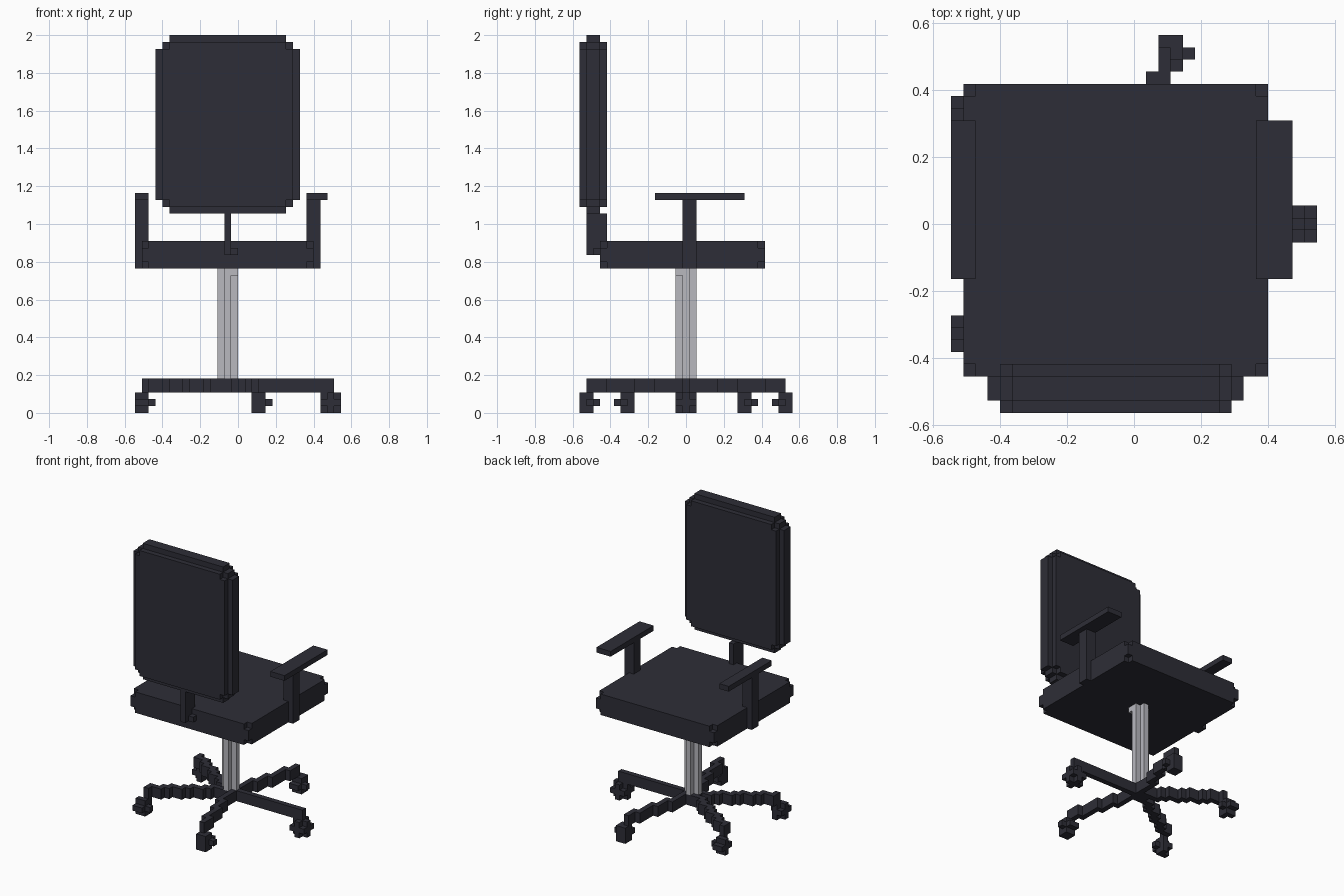
import bpy
import bmesh
import math
from mathutils import Vector

cube = bpy.data.objects.get("Cube")
if cube:
    bpy.data.objects.remove(cube, do_unlink=True)

U = 2 / 55                          # edge of one block
ORIGIN = Vector((15, 15.5, 0))      # grid point that sits at the world origin


def material(name, rgb):
    m = bpy.data.materials.new(name)
    m.use_nodes = True
    m.diffuse_color = (*rgb, 1)
    bsdf = m.node_tree.nodes["Principled BSDF"]
    bsdf.inputs["Base Color"].default_value = (*rgb, 1)
    bsdf.inputs["Roughness"].default_value = 0.7
    return m


DARK = material("charcoal", (0.027, 0.027, 0.038))
METAL = material("light_grey", (0.48, 0.48, 0.52))


def box(i0, i1, j0, j1, k0, k1):
    """Set of block cells in a grid-aligned box."""
    return {(i, j, k) for i in range(i0, i1) for j in range(j0, j1) for k in range(k0, k1)}


def corners(i0, i1, j0, j1, k0, k1):
    """The eight corner cells of a box."""
    return {(i, j, k) for i in (i0, i1 - 1) for j in (j0, j1 - 1) for k in (k0, k1 - 1)}


def build(name, cells, mat):
    """Skin the outer surface of a set of cells."""
    bm = bmesh.new()
    for c in cells:
        for axis in range(3):
            for side in (0, 1):
                n = list(c)
                n[axis] += 1 if side else -1
                if tuple(n) in cells:
                    continue
                a, b = (axis + 1) % 3, (axis + 2) % 3
                ring = []
                for da, db in ((0, 0), (1, 0), (1, 1), (0, 1)):
                    p = Vector(c)
                    p[axis] += side
                    p[a] += da
                    p[b] += db
                    ring.append(bm.verts.new((p - ORIGIN) * U))
                bm.faces.new(ring if side else ring[::-1])
    bmesh.ops.remove_doubles(bm, verts=bm.verts, dist=U * 0.01)
    bmesh.ops.dissolve_limit(bm, angle_limit=math.radians(1), verts=bm.verts, edges=bm.edges)
    me = bpy.data.meshes.new(name)
    bm.to_mesh(me)
    bm.free()
    me.materials.append(mat)
    ob = bpy.data.objects.new(name, me)
    bpy.context.collection.objects.link(ob)
    return ob


# Seat cushion with clipped corners
seat_size = (1, 26, 3, 27, 21, 25)
seat = box(*seat_size) - corners(*seat_size)
build("seat", seat, DARK)

# Backrest: rounded core with thinner padding front and rear
back = set()
for s in range(3):
    back |= box(5 - s, 22 + s, 1, 3, 29 + s, 55 - s)
for s in range(2):
    back |= box(5 - s, 22 + s, 0, 4, 30 + s, 54 - s)
build("backrest", back, DARK)

# Bracket joining backrest to seat
build("backrest_bracket", (box(13, 14, 1, 4, 23, 29) | box(14, 15, 2, 3, 23, 24)) - seat, DARK)

# Armrests: upright plus pad
for name, post_x, pad_x in (("right", (0, 2), (0, 2)), ("left", (25, 27), (25, 28))):
    arm = box(*post_x, 15, 17, 21, 32) | box(*pad_x, 11, 24, 31, 32)
    build(name + "_armrest", arm - seat, DARK)

# Gas column with a plus-shaped section
build("column", box(12, 15, 15, 16, 5, 21) | box(13, 14, 14, 17, 5, 21)
      | box(14, 15, 14, 15, 20, 21), METAL)


# Star base: five stepped spokes from the hub
def spoke(end):
    (x0, y0), (x1, y1) = (13, 15), end
    n = max(abs(x1 - x0), abs(y1 - y0))
    cells, last = set(), (x0, y0)
    for s in range(n + 1):
        p = (math.floor(x0 + (x1 - x0) * s / n + 0.5), math.floor(y0 + (y1 - y0) * s / n + 0.5))
        cells |= box(p[0], p[0] + 1, p[1], p[1] + 1, 3, 5)
        cells |= box(p[0], p[0] + 1, last[1], last[1] + 1, 3, 5)   # fill the step
        last = p
    return cells


def mirror_y(cells):
    return {(i, 30 - j, k) for i, j, k in cells}


diagonal = spoke((1, 7)) | spoke((17, 29))
build("star_base", diagonal | mirror_y(diagonal) | spoke((28, 15)), DARK)

# Casters: blocky wheels with small axle nubs
tip = (27, 30, 14, 17, 0, 3)
build("left_caster", box(*tip) - corners(*tip), DARK)

rear = box(17, 19, 29, 31, 0, 3) | box(17, 19, 28, 29, 1, 2) | box(19, 20, 29, 30, 1, 2)
side = box(0, 2, 6, 8, 0, 3) | box(0, 2, 5, 6, 1, 2) | box(2, 3, 6, 7, 1, 2)
side -= {(0, 7, 0), (0, 7, 2)}
build("back_caster", rear, DARK)
build("front_caster", mirror_y(rear), DARK)
build("right_front_caster", side, DARK)
build("right_back_caster", mirror_y(side), DARK)
